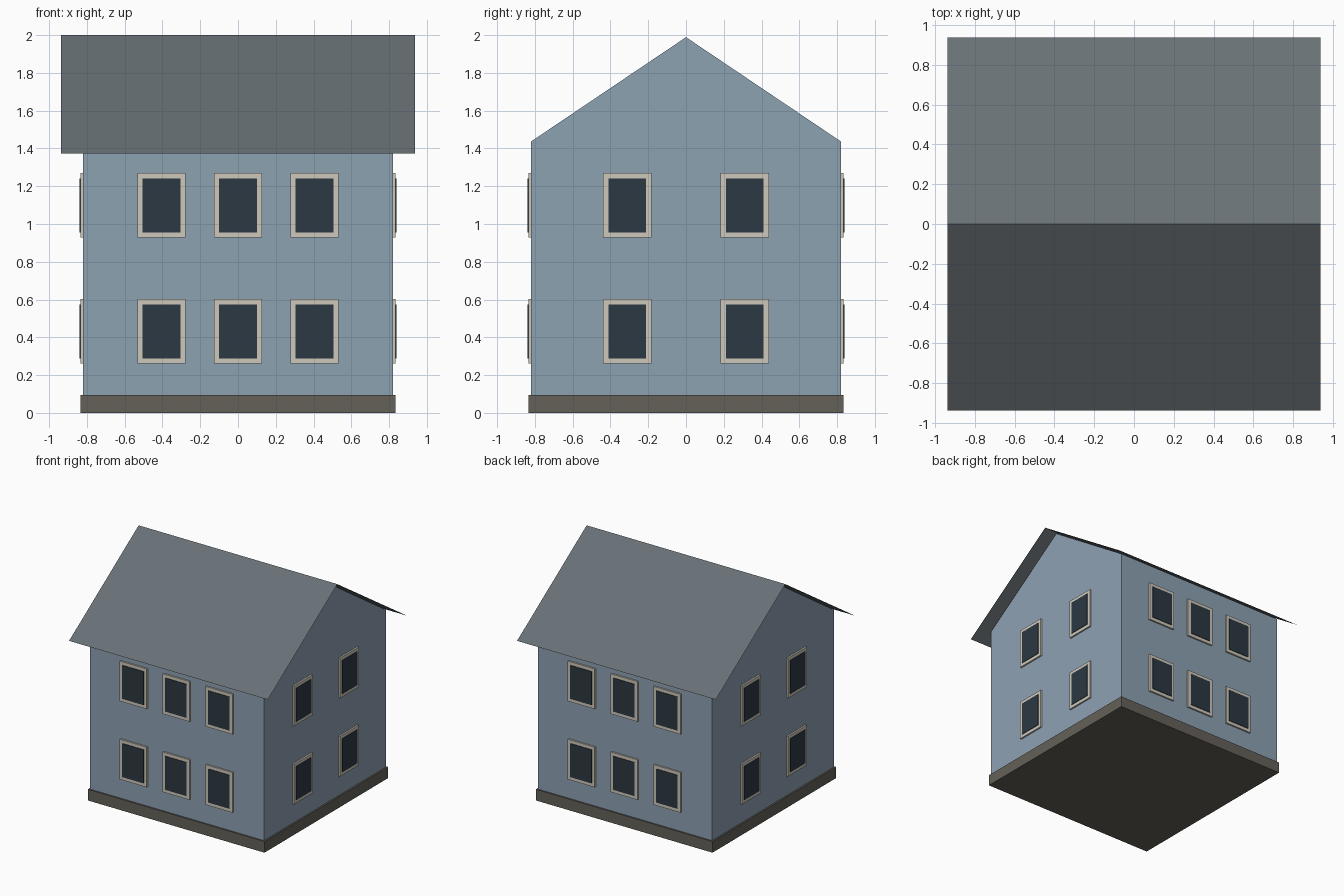
import bpy, bmesh
from mathutils import Matrix, Vector
from math import pi

if "Cube" in bpy.data.objects:
    bpy.data.objects.remove(bpy.data.objects["Cube"])


def material(name, rgb):
    m = bpy.data.materials.new(name)
    m.diffuse_color = (*rgb, 1)
    m.use_nodes = True
    m.node_tree.nodes["Principled BSDF"].inputs["Base Color"].default_value = m.diffuse_color
    return m


WALL = material("wall_blue", (0.27, 0.36, 0.45))
ROOF = material("roof_grey", (0.14, 0.165, 0.18))
STONE = material("stone", (0.13, 0.12, 0.10))
TRIM = material("trim_cream", (0.62, 0.58, 0.50))
GLASS = material("dark_glass", (0.025, 0.04, 0.055))


def finish(name, bm, mat):
    me = bpy.data.meshes.new(name)
    bm.to_mesh(me)
    bm.free()
    me.materials.append(mat)
    ob = bpy.data.objects.new(name, me)
    bpy.context.collection.objects.link(ob)
    return ob


def box(name, center, size, mat, turn=0.0):
    bm = bmesh.new()
    bmesh.ops.create_cube(bm, size=1)
    bmesh.ops.transform(bm, verts=bm.verts, matrix=Matrix.Rotation(turn, 4, 'Z')
                        @ Matrix.Translation(center) @ Matrix.Diagonal((*size, 1)))
    return finish(name, bm, mat)


def extrude_x(bm, points, half, closed):
    """Sweep a (y, z) profile along x between -half and half."""
    left = [bm.verts.new((-half, y, z)) for y, z in points]
    right = [bm.verts.new((half, y, z)) for y, z in points]
    n = len(points)
    for i in range(n if closed else n - 1):
        j = (i + 1) % n
        bm.faces.new((left[i], left[j], right[j], right[i]))
    if closed:
        bm.faces.new(left)
        bm.faces.new(right)
    bmesh.ops.recalc_face_normals(bm, faces=bm.faces)


# Foundation
box("foundation", (0, 0, 0.0475), (1.666, 1.666, 0.095), STONE)

# House body with gable ends
W = 0.82
bm = bmesh.new()
extrude_x(bm, [(-W, 0.09), (W, 0.09), (W, 1.437), (0, 1.989), (-W, 1.437)], W, True)
finish("house_walls", bm, WALL)

# Thin roof sheet overhanging on all sides
R = 0.9375
bm = bmesh.new()
extrude_x(bm, [(-R, 1.373), (0, 2.0), (R, 1.373)], R, False)
for f in bm.faces:
    if f.normal.z < 0:
        f.normal_flip()
finish("roof", bm, ROOF)

# Windows: three columns front and back, two on the sides, on two floors
for side, turn, columns in (("front", 0, (-0.405, 0, 0.405)),
                            ("right", pi / 2, (-0.311, 0.311)),
                            ("back", pi, (-0.405, 0, 0.405)),
                            ("left", -pi / 2, (-0.311, 0.311))):
    for floor, z in (("lower", 0.432), ("upper", 1.099)):
        for i, x in enumerate(columns):
            tag = f"{side}_{floor}_{i + 1}"
            box("window_frame_" + tag, (x, -0.824, z), (0.256, 0.02, 0.342), TRIM, turn)
            box("window_glass_" + tag, (x, -0.829, z), (0.2, 0.02, 0.286), GLASS, turn)
